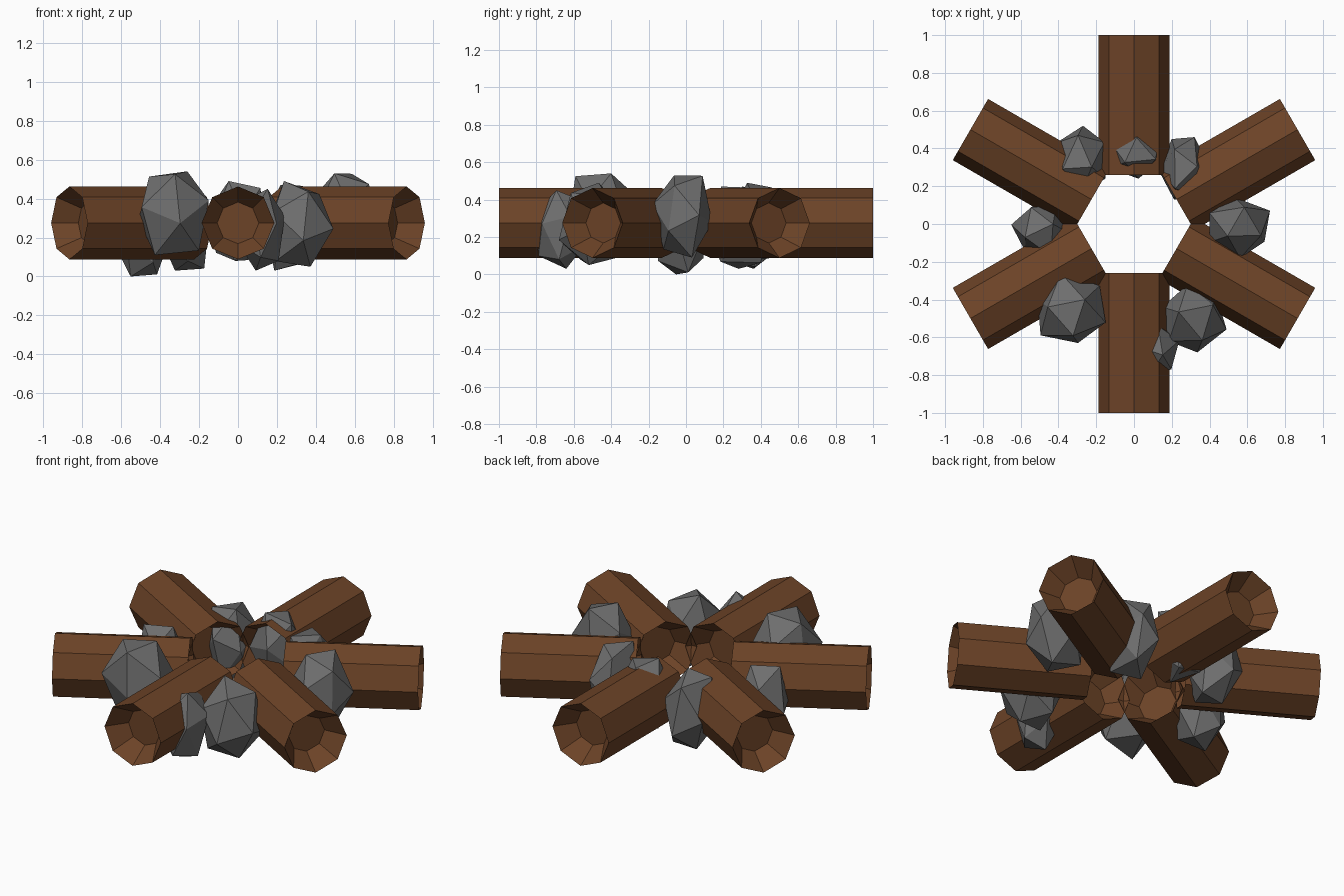
import bpy, bmesh, math, random
from mathutils import Vector, Matrix, Euler

if "Cube" in bpy.data.objects:
    bpy.data.objects.remove(bpy.data.objects["Cube"])


def material(name, colour):
    mat = bpy.data.materials.new(name)
    mat.use_nodes = True
    mat.diffuse_color = colour
    mat.node_tree.nodes["Principled BSDF"].inputs["Base Color"].default_value = colour
    return mat


def add_object(name, bm, mat):
    bmesh.ops.recalc_face_normals(bm, faces=bm.faces[:])
    mesh = bpy.data.meshes.new(name)
    bm.to_mesh(mesh)
    bm.free()
    mesh.materials.append(mat)
    obj = bpy.data.objects.new(name, mesh)
    bpy.context.collection.objects.link(obj)
    return obj


wood = material("brown wood", (0.15, 0.056, 0.02, 1))
stone = material("grey stone", (0.155, 0.155, 0.155, 1))

SIDES = 8
LOG_Z = 0.275
RADIUS, CORE = 0.187, 0.107
INNER, OUTER, HOLLOW = 0.26, 1.0, 0.115


# Eight-sided log with a hollowed cone in each end, lying along its own x axis
def log(name, angle):
    bm = bmesh.new()
    profile = [(INNER + HOLLOW, CORE), (INNER, RADIUS),
               (OUTER, RADIUS), (OUTER - HOLLOW, CORE)]
    rings = []
    for x, r in profile:
        steps = [math.tau * i / SIDES for i in range(SIDES)]
        rings.append([bm.verts.new((x, r * math.cos(t), r * math.sin(t))) for t in steps])
    for a, b in zip(rings, rings[1:]):
        for i in range(SIDES):
            j = (i + 1) % SIDES
            bm.faces.new((a[i], a[j], b[j], b[i]))
    bm.faces.new(rings[0])
    bm.faces.new(rings[-1])
    bm.transform(Matrix.Translation((0, 0, LOG_Z)) @ Matrix.Rotation(angle, 4, "Z"))
    add_object(name, bm, wood)


# Chipped faceted stone, stretched to fill the box between two corners
def rock(name, low, high, seed):
    rng = random.Random(seed)
    bm = bmesh.new()
    bmesh.ops.create_icosphere(bm, subdivisions=1, radius=1)
    turn = Euler([rng.uniform(0, math.tau) for _ in range(3)]).to_matrix()
    for v in bm.verts:
        v.co = turn @ v.co * rng.uniform(0.9, 1.1)
    for axis in range(3):
        values = [v.co[axis] for v in bm.verts]
        start, span = min(values), max(values) - min(values)
        for v in bm.verts:
            v.co[axis] = low[axis] + (v.co[axis] - start) / span * (high[axis] - low[axis])
    add_object(name, bm, stone)


# Six logs pointing outwards like spokes
for i, place in enumerate(("back_left", "back", "back_right",
                           "front_right", "front", "front_left")):
    log("log_" + place, math.radians(30 + 60 * i))

# Stones wedged around and between the logs
rock("stone_left", (0.40, -0.18, 0.09), (0.72, 0.14, 0.53), 1)
rock("stone_front_left", (0.15, -0.68, 0.05), (0.49, -0.32, 0.49), 2)
rock("stone_front_right", (-0.51, -0.63, 0.11), (-0.15, -0.26, 0.54), 3)
rock("stone_right", (-0.65, -0.17, 0.0), (-0.34, 0.10, 0.43), 4)
rock("stone_back_right", (-0.41, 0.16, 0.03), (-0.15, 0.52, 0.47), 5)
rock("stone_back", (-0.13, 0.24, 0.08), (0.13, 0.52, 0.49), 6)
rock("stone_back_left", (0.13, 0.13, 0.03), (0.40, 0.46, 0.47), 7)
rock("stone_front", (0.0, -0.80, 0.03), (0.24, -0.54, 0.45), 8)
